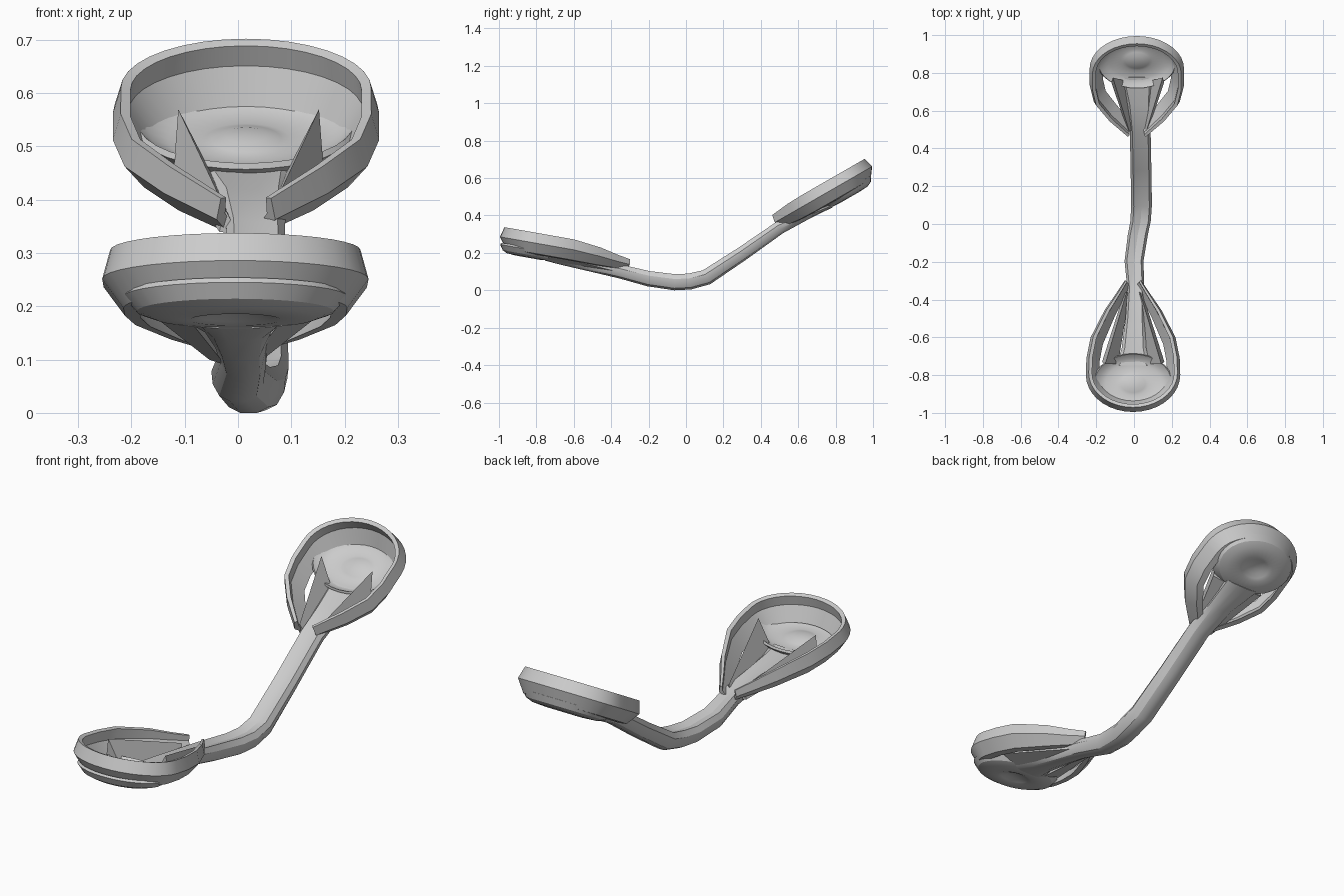
import bpy, bmesh, math
from mathutils import Vector

if "Cube" in bpy.data.objects:
    bpy.data.objects.remove(bpy.data.objects["Cube"])


def loft(name, rings, cap_start=True, cap_end=True):
    """Skin a list of equal-length rings into one closed mesh object."""
    bm = bmesh.new()
    loops = [[bm.verts.new(p) for p in ring] for ring in rings]
    n = len(rings[0])
    for a, b in zip(loops, loops[1:]):
        for i in range(n):
            j = (i + 1) % n
            bm.faces.new((a[i], a[j], b[j], b[i]))
    if cap_start:
        bm.faces.new(loops[0])
    if cap_end:
        bm.faces.new(loops[-1])
    bmesh.ops.recalc_face_normals(bm, faces=bm.faces)
    mesh = bpy.data.meshes.new(name)
    bm.to_mesh(mesh)
    bm.free()
    obj = bpy.data.objects.new(name, mesh)
    bpy.context.collection.objects.link(obj)
    bpy.ops.object.select_all(action='DESELECT')
    obj.select_set(True)
    bpy.context.view_layer.objects.active = obj
    bpy.ops.object.shade_smooth_by_angle(angle=math.radians(28))
    return obj


def make_cup(side, tip, slope, sides, dish_u):
    """Tilted cup: slanted rim band plus dimpled oval dish."""
    tip = Vector(tip)
    s = 1 if tip.y > 0 else -1
    axis = Vector((0, s * math.cos(slope), math.sin(slope)))
    up = Vector((0, -s * math.sin(slope), math.cos(slope)))

    def place(x, u, w):
        return tip + Vector((x, 0, 0)) + axis * u + up * w

    # rim path: (x, u, drop, section scale), straight sides and a rounded end
    arc = [(0.25 * math.cos(t), -0.2 + 0.2 * math.sin(t), 0, 1)
           for t in (math.pi * i / 18 for i in range(19))]
    path = sides + arc + [(-x, u, w, k) for x, u, w, k in reversed(sides)]
    section = [(-0.033, 0.05), (-0.015, 0.055), (0, 0.0),
               (-0.04, -0.055), (-0.07, -0.06), (-0.03, 0.005)]
    rings = []
    for i, (x, u, w, k) in enumerate(path):
        a, b = path[max(i - 1, 0)], path[min(i + 1, len(path) - 1)]
        t = Vector((b[0] - a[0], b[1] - a[1])).normalized()
        nx, nu = t.y, -t.x
        rings.append([place(x + nx * o * k, u + nu * o * k, w + h * k) for o, h in section])
    loft(side + "_rim", rings)

    # dish: (radius fraction, height) from top centre, over the edge, to bottom centre
    profile = [(0.02, -0.055), (0.2, -0.056), (0.34, -0.064), (0.44, -0.068), (0.75, -0.064),
               (0.92, -0.052), (1.04, -0.03), (1.08, -0.04), (0.95, -0.068), (0.78, -0.08),
               (0.44, -0.084), (0.34, -0.079), (0.2, -0.07), (0.02, -0.068)]
    rings = [[place(0.195 * r * math.cos(t), dish_u + 0.145 * r * math.sin(t), w)
              for t in (2 * math.pi * j / 32 for j in range(32))] for r, w in profile]
    loft(side + "_dish", rings)


# cups at both ends
make_cup("back", (0.015, 0.995, 0.662), math.radians(29.9),
         [(0.055, -0.6, 0, 0.75), (0.155, -0.5, 0, 0.95), (0.228, -0.4, 0, 1), (0.25, -0.3, 0, 1)], -0.185)
make_cup("front", (-0.005, -0.995, 0.286), math.radians(10),
         [(0.045, -0.71, -0.025, 0.5), (0.09, -0.64, -0.02, 0.65), (0.15, -0.55, -0.01, 0.85),
          (0.225, -0.4, 0, 1), (0.247, -0.29, 0, 1)], -0.165)

# bent stalk: (x, y, z, half width, half thickness)
stalk = [(-0.005, -0.75, 0.170, 0.09, 0.012), (0, -0.66, 0.155, 0.065, 0.02),
         (0.005, -0.5, 0.128, 0.05, 0.03), (0.01, -0.35, 0.1, 0.045, 0.037),
         (0.0, -0.2, 0.062, 0.05, 0.041), (0.02, -0.06, 0.043, 0.053, 0.043),
         (0.035, 0.02, 0.047, 0.054, 0.043), (0.04, 0.11, 0.07, 0.055, 0.042),
         (0.037, 0.3, 0.195, 0.055, 0.038), (0.033, 0.5, 0.335, 0.055, 0.035),
         (0.027, 0.64, 0.4, 0.065, 0.025), (0.015, 0.78, 0.455, 0.09, 0.012)]
outline = [(-0.75, 1), (0, 0.75), (0.75, 1), (1, 0.4), (0.95, -0.2), (0.7, -0.75),
           (0.3, -1), (-0.3, -1), (-0.7, -0.75), (-0.95, -0.2), (-1, 0.4)]
rings = []
for i, (x, y, z, hw, ht) in enumerate(stalk):
    a, b = stalk[max(i - 1, 0)], stalk[min(i + 1, len(stalk) - 1)]
    t = Vector((0, b[1] - a[1], b[2] - a[2])).normalized()
    n = Vector((0, -t.z, t.y))
    rings.append([Vector((x + p * hw, y, z)) + n * (q * ht) for p, q in outline])
loft("stalk", rings)


def make_fin(name, cx, m, start, end):
    """Wedge rib growing from the stalk to a point beside the dish.
    Each station lists (x, y, z) for the tip, outer foot and inner foot."""
    rings = [[Vector((cx + m * x, y, z)) for x, y, z in st] for st in (start, end)]
    loft(name, rings)


# pairs of wedge ribs flanking the stalk
for label, m in (("left", -1), ("right", 1)):
    make_fin("back_fin_" + label, 0.02, m,
             [(0.045, 0.49, 0.385), (0.055, 0.5, 0.34), (0.02, 0.5, 0.335)],
             [(0.132, 0.775, 0.57), (0.14, 0.75, 0.465), (0.07, 0.76, 0.45)])
    make_fin("front_fin_" + label, -0.004, m,
             [(0.035, -0.36, 0.15), (0.05, -0.37, 0.1), (0.02, -0.37, 0.09)],
             [(0.148, -0.74, 0.285), (0.165, -0.73, 0.19), (0.08, -0.74, 0.165)])
